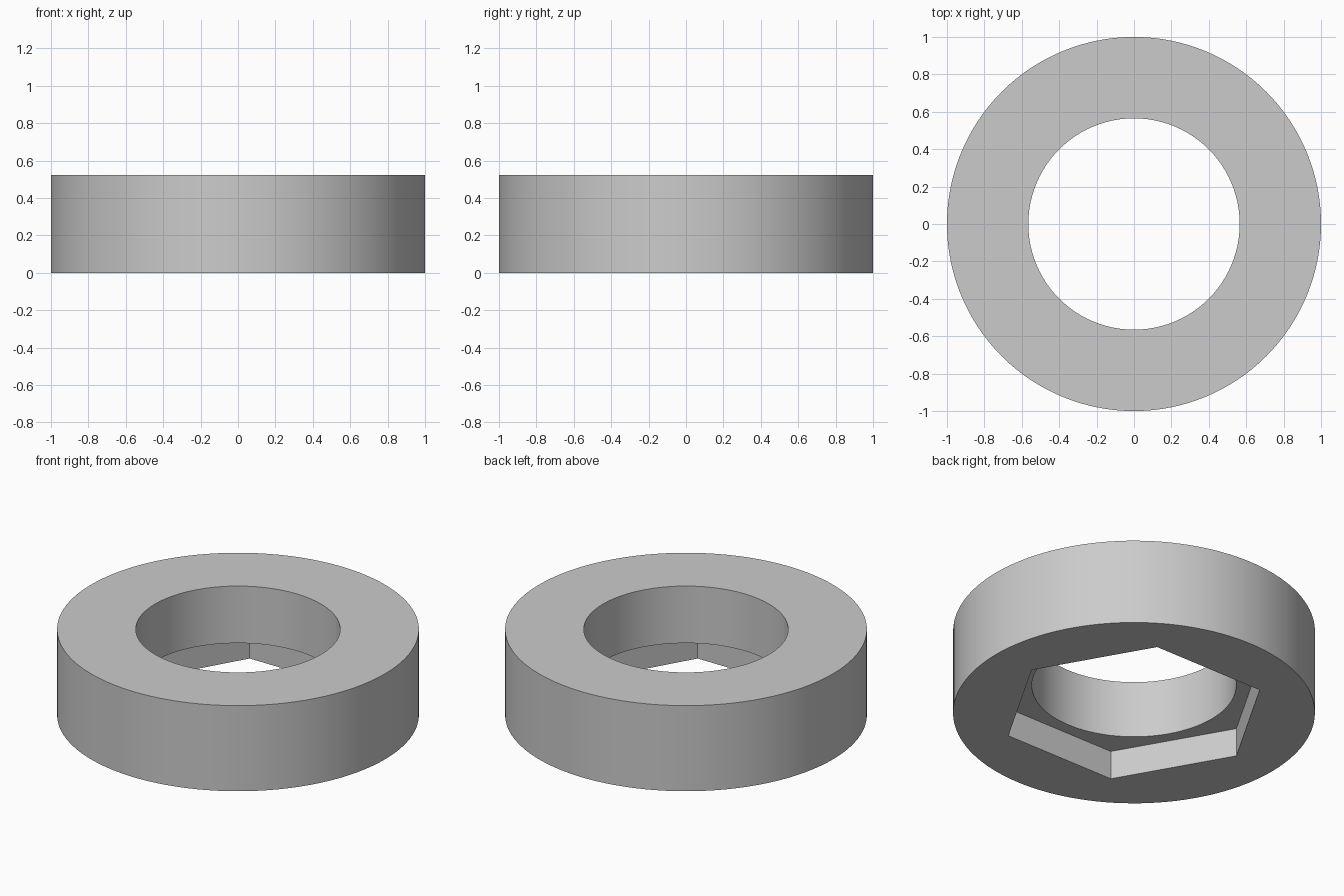
import bpy
import math

cube = bpy.data.objects.get("Cube")
if cube:
    bpy.data.objects.remove(cube, do_unlink=True)

RADIUS = 1.0
HEIGHT = 0.522
BORE_RADIUS = 0.565
HEX_RADIUS = 0.739
HEX_DEPTH = 0.174

# Plain grey material
grey = bpy.data.materials.new("light_grey")
grey.use_nodes = True
colour = (0.6, 0.6, 0.6, 1)
grey.diffuse_color = colour
grey.node_tree.nodes["Principled BSDF"].inputs["Base Color"].default_value = colour


def prism(name, sides, radius, bottom, top, turn=0):
    """Upright prism between two heights."""
    bpy.ops.mesh.primitive_cylinder_add(
        vertices=sides, radius=radius, depth=top - bottom,
        location=(0, 0, (bottom + top) / 2), rotation=(0, 0, turn))
    bpy.ops.object.transform_apply(location=True, rotation=True, scale=True)
    obj = bpy.context.object
    obj.name = name
    obj.data.materials.append(grey)
    return obj


def cut(target, cutter):
    """Subtract the cutter from the target and discard it."""
    cutter.hide_render = True
    bpy.ops.object.select_all(action="DESELECT")
    target.select_set(True)
    bpy.context.view_layer.objects.active = target
    mod = target.modifiers.new("cut", "BOOLEAN")
    mod.operation = "DIFFERENCE"
    mod.solver = "EXACT"
    mod.object = cutter
    bpy.ops.object.modifier_apply(modifier=mod.name)
    bpy.data.objects.remove(cutter, do_unlink=True)


# Round collar body
collar = prism("collar_ring", 128, RADIUS, 0, HEIGHT)

# Round through bore
cut(collar, prism("bore_cutter", 96, BORE_RADIUS, -0.2, HEIGHT + 0.2))

# Hexagonal nut pocket in the underside, corners on the x axis
cut(collar, prism("hex_cutter", 6, HEX_RADIUS, -0.2, HEX_DEPTH, math.radians(30)))

# Smooth walls with crisp rims
bpy.ops.object.select_all(action="DESELECT")
collar.select_set(True)
bpy.context.view_layer.objects.active = collar
bpy.ops.object.shade_smooth_by_angle(angle=math.radians(30))
